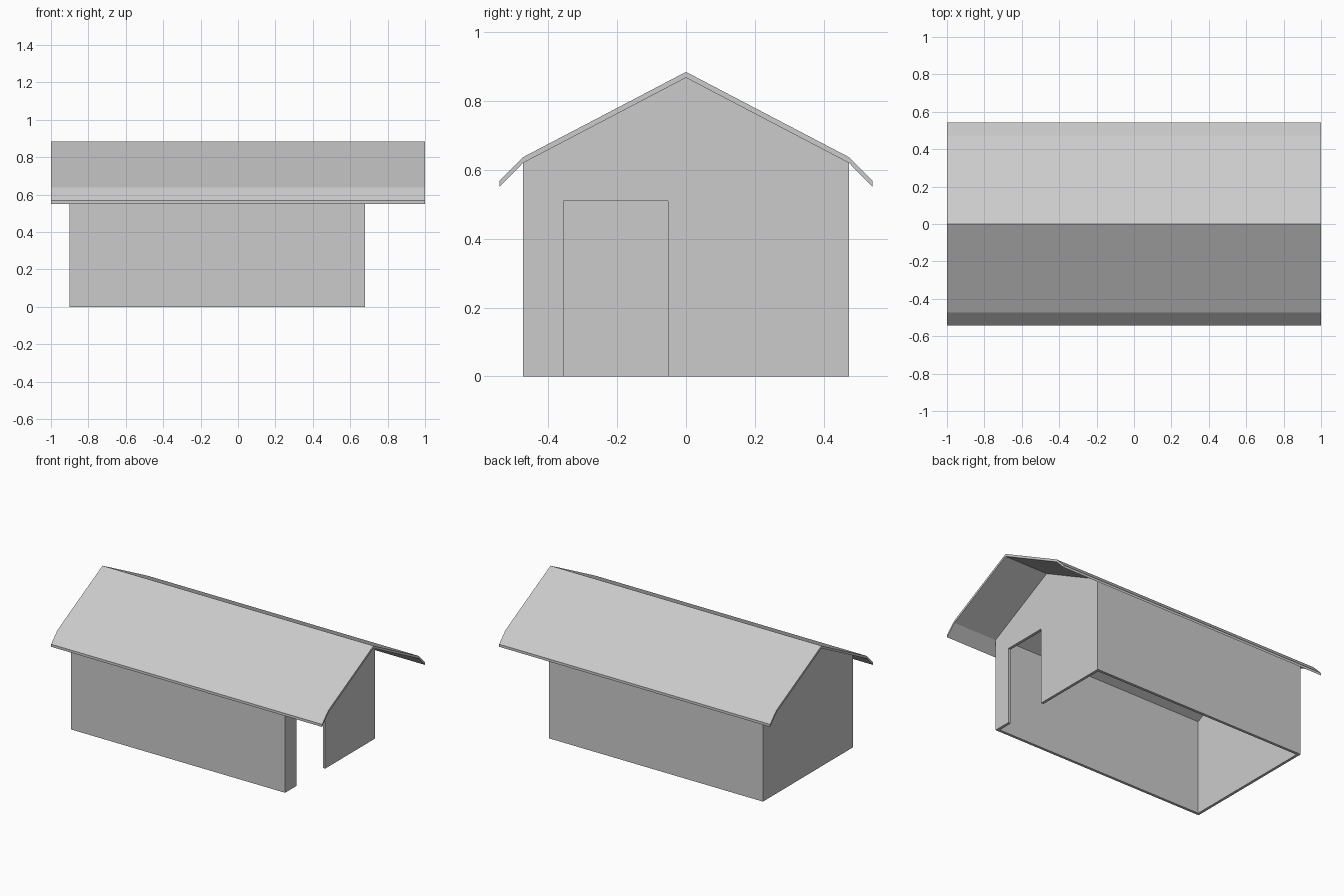
import bpy, bmesh

if "Cube" in bpy.data.objects:
    bpy.data.objects.remove(bpy.data.objects["Cube"])


def prism(name, profile, x0, x1):
    """Extrude a (y, z) outline along x."""
    bm = bmesh.new()
    face = bm.faces.new([bm.verts.new((x0, y, z)) for y, z in profile])
    ext = bmesh.ops.extrude_face_region(bm, geom=[face])
    moved = [v for v in ext["geom"] if isinstance(v, bmesh.types.BMVert)]
    bmesh.ops.translate(bm, verts=moved, vec=(x1 - x0, 0, 0))
    bmesh.ops.recalc_face_normals(bm, faces=bm.faces)
    mesh = bpy.data.meshes.new(name)
    bm.to_mesh(mesh)
    bm.free()
    obj = bpy.data.objects.new(name, mesh)
    bpy.context.collection.objects.link(obj)
    return obj


def cut(target, cutter):
    """Subtract the cutter from the target and discard it."""
    mod = target.modifiers.new("cut", "BOOLEAN")
    mod.operation = "DIFFERENCE"
    mod.solver = "EXACT"
    mod.object = cutter
    bpy.context.view_layer.objects.active = target
    bpy.ops.object.modifier_apply(modifier=mod.name)
    bpy.data.objects.remove(cutter)


def mirrored(half):
    """Mirror a half outline, listed from +y side to the ridge, across y = 0."""
    return half + [(-y, z) for y, z in reversed(half) if y > 0]


WALL = 0.018
X0, X1, Y, EAVE, RIDGE = -0.90, 0.68, 0.474, 0.62, 0.868

# hollow walls with gable ends, open underneath and up to the roof
walls = prism("walls", mirrored([(Y, 0), (Y, EAVE), (0, RIDGE)]), X0, X1)
yi = Y - WALL
slope = (RIDGE - EAVE) / Y
inside = mirrored([(yi, -0.1), (yi, EAVE + WALL * slope + 0.002), (0, RIDGE + 0.002)])
cut(walls, prism("interior_cutter", inside, X0 + WALL, X1 - WALL))

# doorway in the right gable
door = [(-0.356, -0.1), (-0.052, -0.1), (-0.052, 0.51), (-0.356, 0.51)]
cut(walls, prism("doorway_cutter", door, X1 - 0.1, X1 + 0.1))

# thin roof with steeper eaves
T = 0.017
under = mirrored([(0.542, 0.551), (Y, EAVE), (0, RIDGE)])
over = [(y, z + T) for y, z in reversed(under)]
prism("roof", under + over, -1.0, 1.0)
